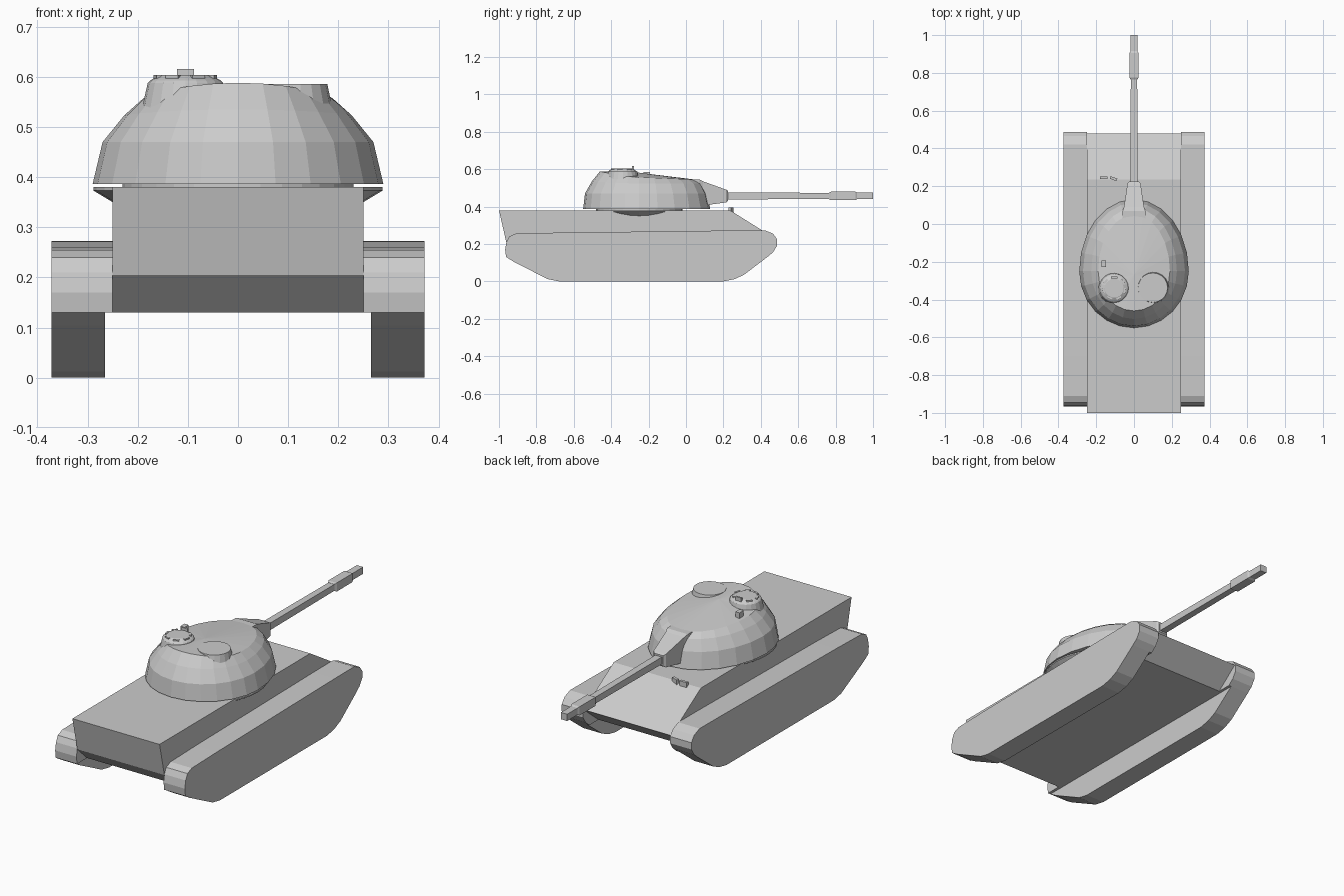
import bpy, bmesh, math
from mathutils import Matrix

if "Cube" in bpy.data.objects:
    bpy.data.objects.remove(bpy.data.objects["Cube"])


def loft(name, rings, apex=None):
    """Bridge equal-length closed rings; cap the ends (or fan the last to an apex)."""
    bm = bmesh.new()
    vs = [[bm.verts.new(p) for p in r] for r in rings]
    n = len(vs[0])
    for a, b in zip(vs, vs[1:]):
        for i in range(n):
            bm.faces.new((a[i], a[(i + 1) % n], b[(i + 1) % n], b[i]))
    bm.faces.new(vs[0][::-1])
    if apex:
        t = bm.verts.new(apex)
        for i in range(n):
            bm.faces.new((vs[-1][i], vs[-1][(i + 1) % n], t))
    else:
        bm.faces.new(vs[-1])
    bmesh.ops.recalc_face_normals(bm, faces=bm.faces)
    me = bpy.data.meshes.new(name)
    bm.to_mesh(me)
    bm.free()
    ob = bpy.data.objects.new(name, me)
    bpy.context.collection.objects.link(ob)
    return ob


def prism(name, profile, x0, x1):
    return loft(name, [[(x, y, z) for y, z in profile] for x in (x0, x1)])


def turned(name, cx, cy, steps, n=20):
    """Stacked circles given as (radius, z)."""
    return loft(name, [[(cx + r * math.cos(2 * math.pi * i / n),
                         cy + r * math.sin(2 * math.pi * i / n), z)
                        for i in range(n)] for r, z in steps])


def box(name, loc, size, rot=0):
    hx, hy, hz = (s / 2 for s in size)
    ob = loft(name, [[(-hx, -hy, z), (hx, -hy, z), (hx, hy, z), (-hx, hy, z)] for z in (-hz, hz)])
    ob.data.transform(Matrix.Translation(loc) @ Matrix.Rotation(rot, 4, 'Z'))
    return ob


def along_y(name, sections):
    """Rectangular sections (y, half width, z low, z high)."""
    return loft(name, [[(-w, y, a), (w, y, a), (w, y, b), (-w, y, b)] for y, w, a, b in sections])


# Hull
prism("hull", [(-1, .38), (-.96, .205), (-.88, .13), (.36, .13), (.48, .227), (.235, .38)], -.25, .25)

# Tracks: main slab plus a slightly wider upper strip against the hull
upper = [(-.962, .13), (-.967, .17), (-.96, .21), (-.945, .24), (-.91, .255), (-.7, .26),
         (.26, .272), (.42, .273), (.465, .255), (.487, .225), (.487, .19), (.465, .155), (.435, .13)]
lower = [(.31, .035), (.26, .012), (.2, 0), (-.68, 0), (-.74, .012), (-.92, .104)]
for s, side in ((-1, "left"), (1, "right")):
    prism(side + "_track", upper + lower, s * .265, s * .372)
    prism(side + "_track_inner", upper, s * .25, s * .265)

# Turret shell: egg-shaped rings
def egg(w, front, rear, z, rear_rise=0, front_drop=0, n=24):
    ring = []
    for i in range(n):
        a = 2 * math.pi * i / n
        c = math.cos(a)
        y = -.25 + c * ((front + .25) if c > 0 else (-.25 - rear))
        ring.append((w * math.sin(a), y, z + rear_rise * max(0, -c) ** 1.5 - front_drop * max(0, c)))
    return ring

loft("turret", [egg(.29, .13, -.55, .386), egg(.27, .112, -.54, .47),
                egg(.227, .085, -.503, .523, .012), egg(.19, .05, -.46, .556, .032, .012)],
     apex=(0, -.27, .583))

# Turret ring flaring out under the shell
turned("turret_ring", 0, -.25, [(.24, .345), (.25, .35), (.288, .373), (.288, .38)], 32)
turned("turret_collar", 0, -.25, [(.23, .375), (.23, .39)], 32)

# Hatches
turned("loader_hatch", .1, -.337, [(.09, .53), (.078, .586)])
turned("commander_cupola", -.105, -.34, [(.088, .53), (.075, .588), (.07, .593), (.05, .604)])
for k in range(7):
    a = math.radians(90 + k * 360 / 7)
    h = .024 if k == 0 else .012
    box("periscope", (-.105 + .057 * math.cos(a), -.34 + .057 * math.sin(a), .592 + h / 2),
        (.034 if k == 0 else .028, .01, h), a - math.pi / 2)
box("roof_sight", (-.16, -.21, .57), (.024, .034, .03))

# Gun mantlet, barrel and muzzle
along_y("mantlet", [(.0, .062, .4, .545), (.07, .06, .4, .545), (.09, .053, .405, .535),
                    (.215, .035, .422, .49), (.225, .026, .43, .484)])
along_y("barrel", [(.2, .019, .438, .475), (.775, .017, .44, .473)])
along_y("muzzle", [(.765, .018, .439, .474), (.775, .024, .434, .479), (.905, .024, .434, .479),
                   (.915, .018, .439, .474), (1.0, .018, .439, .474)])

# Driver's periscopes on the front deck
box("driver_periscope", (-.16, .245, .382), (.04, .014, .026))
box("driver_periscope", (-.108, .24, .382), (.038, .014, .026), -.35)
